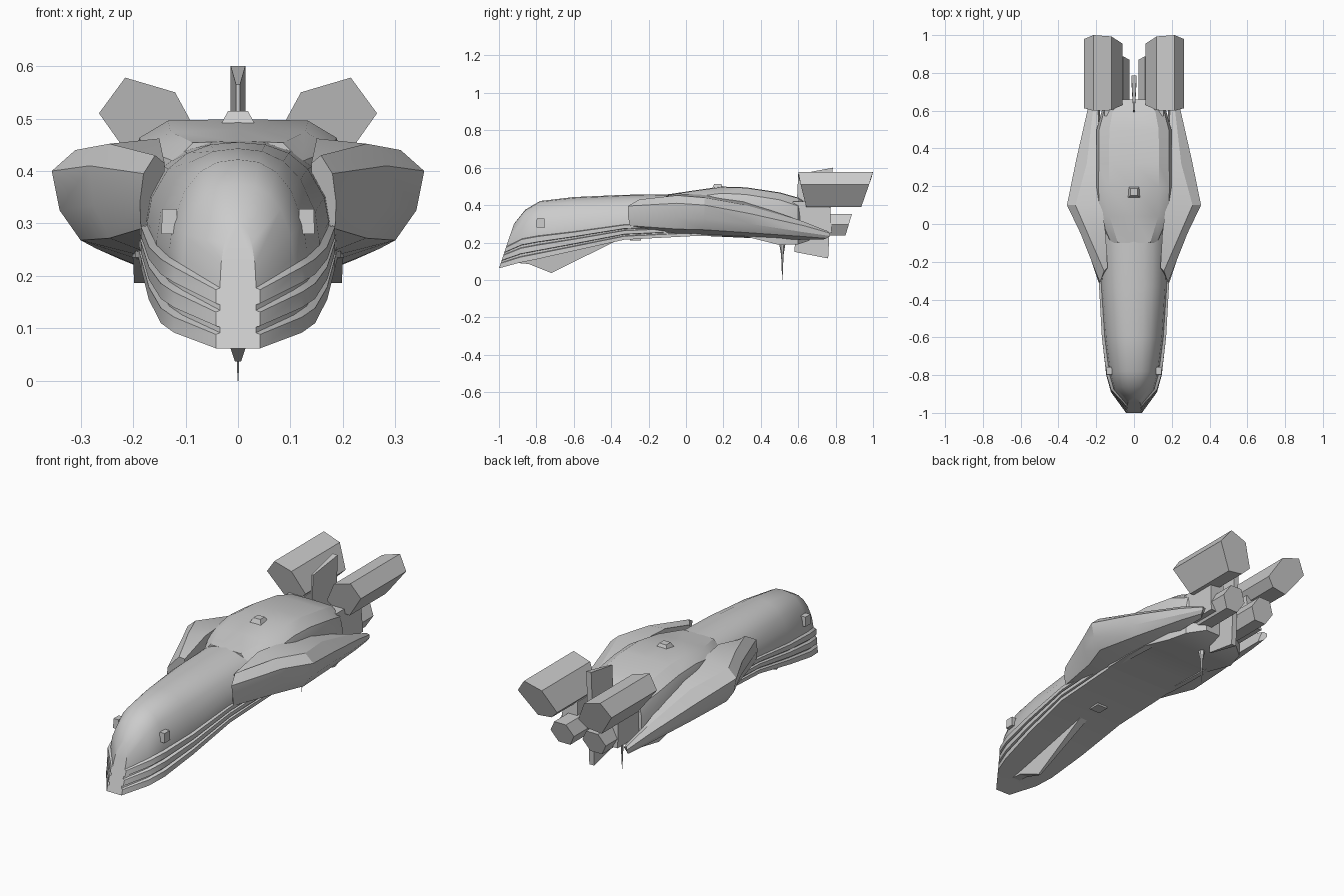
import bpy, bmesh, math
from mathutils import Vector

if "Cube" in bpy.data.objects:
    bpy.data.objects.remove(bpy.data.objects["Cube"])


def finish(name, bm, smooth=30):
    bmesh.ops.recalc_face_normals(bm, faces=bm.faces)
    me = bpy.data.meshes.new(name)
    bm.to_mesh(me)
    bm.free()
    ob = bpy.data.objects.new(name, me)
    bpy.context.collection.objects.link(ob)
    bpy.ops.object.select_all(action='DESELECT')
    ob.select_set(True)
    bpy.context.view_layer.objects.active = ob
    if smooth:
        bpy.ops.object.shade_smooth_by_angle(angle=math.radians(smooth))
    return ob


def loft(name, rings, smooth=30):
    """Skin a list of closed rings of equal length and cap both ends."""
    bm = bmesh.new()
    vs = [[bm.verts.new(p) for p in r] for r in rings]
    n = len(vs[0])
    for a, b in zip(vs, vs[1:]):
        for i in range(n):
            j = (i + 1) % n
            bm.faces.new((a[i], a[j], b[j], b[i]))
    bm.faces.new(vs[0])
    bm.faces.new(vs[-1])
    return finish(name, bm, smooth)


def both_halves(half):
    """Half section from bottom centre to top centre, made into a full ring."""
    return half + [(-x, y, z) for x, y, z in half[-2:0:-1]]


def mirror(ob):
    m = ob.modifiers.new("mirror", 'MIRROR')
    m.use_axis[0] = True
    return ob


def box(name, lo, hi, taper=1.0):
    """Box whose top face (z) may be scaled about its centre."""
    cx, cy = (lo[0] + hi[0]) / 2, (lo[1] + hi[1]) / 2
    rings = []
    for z, s in ((lo[2], 1), (hi[2], taper)):
        dx, dy = (hi[0] - lo[0]) / 2 * s, (hi[1] - lo[1]) / 2 * s
        rings.append([(cx + a * dx, cy + b * dy, z)
                      for a, b in ((-1, -1), (1, -1), (1, 1), (-1, 1))])
    return loft(name, rings, 0)


# Forward hull with three stepped armour bands along each lower side
def fore_ring(yb, yt, w, zb, zs, zt, d):
    pts = [(0, zb)]
    h = (zs - zb) / 3
    for k in range(3):
        z = zb + k * h
        pts += [(w, z), (w, z + .62 * h), (w - d, z + .7 * h), (w - d, z + h - .002)]
    for fx, fz in ((.95, .3), (.77, .66), (.56, .86), (.3, .97), (0, 1)):
        pts.append(((w - d) * fx, zs + (zt - zs) * fz))
    return both_halves([(x, yb + (yt - yb) * (z - zb) / (zt - zb), z) for x, z in pts])


loft("forward_hull", [fore_ring(*s) for s in (
    (-1.0, -.92, .042, .062, .19, .30, .008),
    (-.89, -.86, .122, .092, .235, .375, .016),
    (-.80, -.78, .147, .11, .25, .422, .016),
    (-.60, -.60, .170, .155, .27, .443, .015),
    (-.33, -.33, .185, .215, .305, .455, .012),
    (.05, .05, .190, .235, .315, .460, .004))])


# Raised aft hull
def aft_ring(y, w, zb, zm, zt):
    half = [(0, zb), (w, zb), (w, zm), (.93 * w, zm + .55 * (zt - zm)),
            (.66 * w, zt - .003), (0, zt)]
    return both_halves([(x, y, z) for x, z in half])


loft("aft_hull", [aft_ring(*s) for s in (
    (-.10, .13, .237, .37, .457), (.04, .195, .235, .40, .478),
    (.19, .202, .235, .42, .499), (.32, .20, .232, .41, .495),
    (.50, .198, .187, .38, .468), (.60, .17, .19, .34, .440),
    (.66, .09, .21, .30, .400))])

# Side pods: six-sided wedges, widest near the middle
pod = [
    [(.14, -.23, .415), (.158, -.25, .43), (.18, -.31, .395),
     (.187, -.31, .34), (.185, -.30, .29), (.14, -.25, .27)],
    [(.15, -.05, .462), (.245, -.05, .452), (.283, -.05, .41),
     (.275, -.05, .335), (.245, -.05, .272), (.15, -.05, .235)],
    [(.17, .10, .455), (.31, .10, .44), (.355, .10, .40),
     (.34, .10, .325), (.30, .10, .268), (.17, .10, .235)],
    [(.18, .30, .425), (.25, .32, .40), (.306, .34, .355),
     (.30, .34, .30), (.27, .34, .252), (.17, .32, .225)],
    [(.19, .60, .31), (.215, .62, .315), (.24, .63, .29),
     (.24, .63, .255), (.225, .63, .232), (.18, .60, .215)],
    [(.18, .76, .255), (.195, .76, .26), (.205, .77, .25),
     (.205, .77, .235), (.20, .75, .222), (.18, .73, .215)]]
mirror(loft("side_pod", pod, 25))

# Upper engines with raked ends
upper = [(.12, .55), (.215, .578), (.265, .51), (.18, .39), (.10, .40), (.06, .44)]
mirror(loft("upper_engine", [
    [(x, .60 + .28 * max(0, .56 - z) * .9, z) for x, z in upper],
    [(x, 1.0 - .35 * max(0, .57 - z), z) for x, z in upper]], 25))

# Lower engines
lower = [(.09 + .066 * math.cos(math.radians(a)), .295 + .066 * math.sin(math.radians(a)))
         for a in range(0, 360, 60)]
mirror(loft("lower_engine", [
    [(x, .58, z) for x, z in lower],
    [(x, .87 + .3 * (z - .295), z) for x, z in lower]], 25))

# Pylons joining the engines
mirror(box("engine_pylon", (.07, .56, .25), (.16, .78, .42), .9))

# Tail fin, thin at the front and thick at the rear
fin = [(.58, .15), (.76, .115), (.785, .60), (.60, .565)]
loft("tail_fin", [[(s * (.004 if y < .65 else .014), y, z) for y, z in fin]
                  for s in (-1, 1)], 0)

# Keel blade under the nose
keel = [(-.95, .095), (-.84, .085), (-.72, .037), (-.36, .215), (-.6, .19)]
loft("keel_blade", [[(s * (.006 if z < .06 else .022), y, z) for y, z in keel]
                    for s in (-1, 1)], 0)

# Antenna under the tail
bm = bmesh.new()
bmesh.ops.create_cone(bm, cap_ends=True, segments=6, radius1=.018, radius2=.006, depth=.07)
bmesh.ops.translate(bm, verts=bm.verts, vec=(0, .515, .165))
for v in bm.verts:
    v.co.z = .33 - v.co.z
ob = finish("antenna_base", bm, 0)
bm = bmesh.new()
bmesh.ops.create_cone(bm, cap_ends=True, segments=6, radius1=.001, radius2=.007, depth=.14)
bmesh.ops.translate(bm, verts=bm.verts, vec=(0, .515, .07))
finish("antenna_spike", bm, 0)

# Sensor blisters on the back and belly
box("top_sensor", (-.032, .14, .49), (.032, .20, .514), .6)
belly = box("belly_sensor", (-.03, -.30, .21), (.03, -.24, .245))

# Nose side lamps
mirror(box("nose_lamp", (.115, -.80, .28), (.146, -.755, .328), .9))
